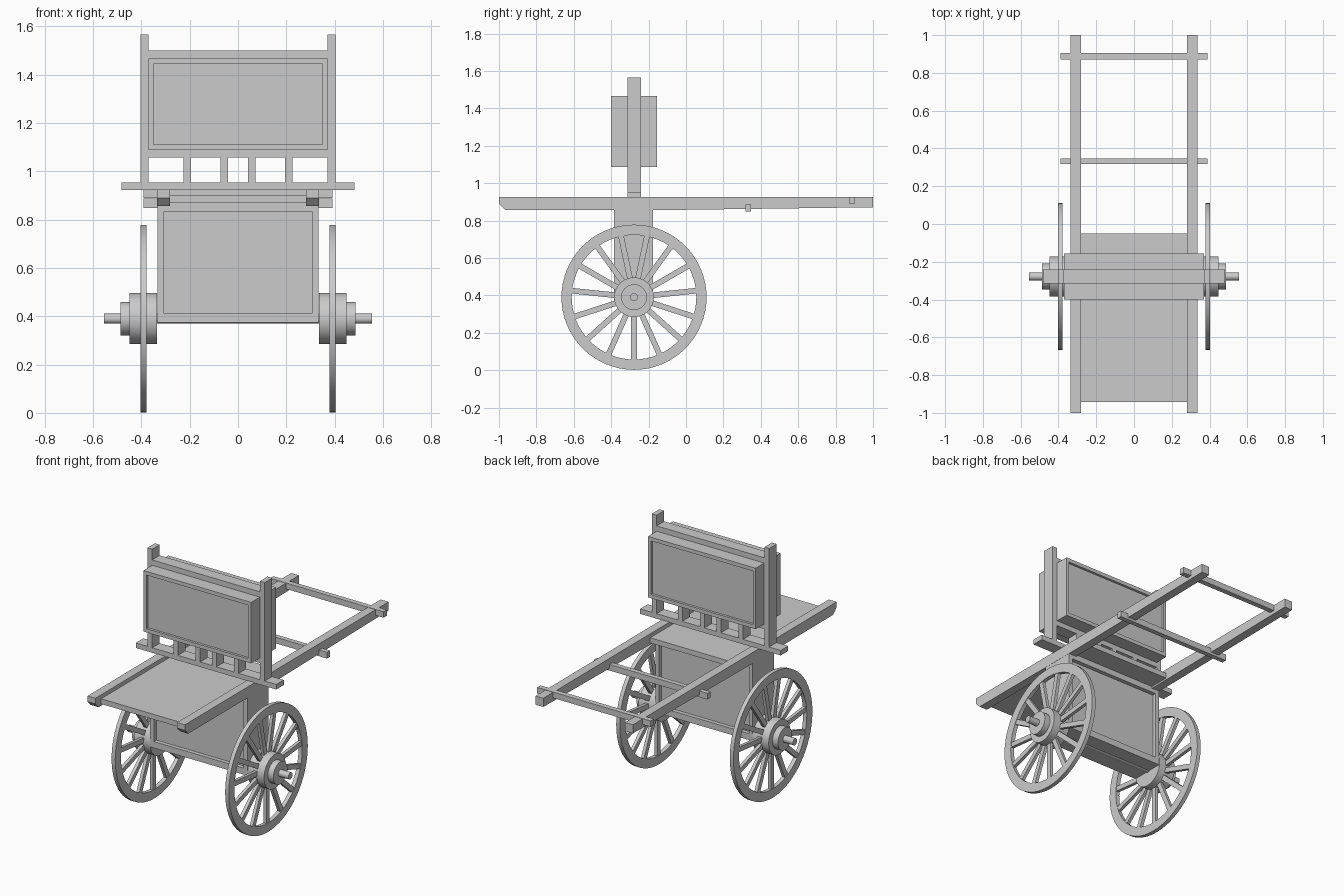
import bpy, bmesh, math
from mathutils import Matrix, Vector

if "Cube" in bpy.data.objects:
    bpy.data.objects.remove(bpy.data.objects["Cube"])

CY, CZ = -0.278, 0.39  # axle position


def finish(name, bm, smooth=False):
    bmesh.ops.recalc_face_normals(bm, faces=bm.faces)
    mesh = bpy.data.meshes.new(name)
    bm.to_mesh(mesh)
    bm.free()
    ob = bpy.data.objects.new(name, mesh)
    bpy.context.collection.objects.link(ob)
    if smooth:
        bpy.ops.object.select_all(action='DESELECT')
        ob.select_set(True)
        bpy.context.view_layer.objects.active = ob
        bpy.ops.object.shade_smooth_by_angle(angle=math.radians(30))
    return ob


def add_box(bm, x, y, z):
    """Box from (min, max) pairs."""
    size = Vector((x[1] - x[0], y[1] - y[0], z[1] - z[0]))
    mid = Vector((sum(x), sum(y), sum(z))) / 2
    return bmesh.ops.create_cube(bm, size=1, matrix=Matrix.Translation(mid) @ Matrix.Diagonal(size).to_4x4())


def box(name, x, y, z):
    bm = bmesh.new()
    add_box(bm, x, y, z)
    return finish(name, bm)


def framed_box(name, x, y, z, side, bottom, top, depth):
    """Box with a recessed panel on its front and back."""
    bm = bmesh.new()
    add_box(bm, (x[0], x[0] + side), y, z)
    add_box(bm, (x[1] - side, x[1]), y, z)
    inner = (x[0] + side, x[1] - side)
    add_box(bm, inner, y, (z[0], z[0] + bottom))
    add_box(bm, inner, y, (z[1] - top, z[1]))
    add_box(bm, inner, (y[0] + depth, y[1] - depth), (z[0] + bottom, z[1] - top))
    return finish(name, bm)


def lathe(name, profile, closed=False):
    """Spin (radius, x) points about the axle line."""
    bm = bmesh.new()
    vs = [bm.verts.new((x, CY, CZ + r)) for r, x in profile]
    edges = [bm.edges.new(p) for p in zip(vs, vs[1:])]
    if closed:
        edges.append(bm.edges.new((vs[-1], vs[0])))
    bmesh.ops.spin(bm, geom=vs + edges, cent=(0, CY, CZ), axis=(1, 0, 0), angle=math.tau, steps=64)
    bmesh.ops.remove_doubles(bm, verts=bm.verts, dist=1e-5)
    return finish(name, bm, True)


# wheels, hubs and shafts, one set per side
for s, side in ((-1, "left"), (1, "right")):
    lathe(side + "_wheel_rim", [(0.333, s * 0.378), (0.388, s * 0.378),
                                (0.388, s * 0.403), (0.333, s * 0.403)], True)
    lathe(side + "_hub", [(0, s * 0.335), (0.106, s * 0.335), (0.106, s * 0.448), (0.069, s * 0.448),
                          (0.069, s * 0.486), (0, s * 0.486)])
    # fifteen spokes, one pointing straight down
    bm = bmesh.new()
    for i in range(15):
        c = add_box(bm, (s * 0.39 - 0.01, s * 0.39 + 0.01), (-0.015, 0.015), (-0.337, -0.09))
        bmesh.ops.rotate(bm, verts=c["verts"], cent=(0, 0, 0),
                         matrix=Matrix.Rotation(i * math.tau / 15, 3, 'X'))
    bmesh.ops.translate(bm, verts=bm.verts, vec=(0, CY, CZ))
    finish(side + "_spokes", bm)
    # long beam with chamfered front and tapered handle
    bm = bmesh.new()
    prof = [(-1, 0.925), (-1, 0.89), (-0.967, 0.857), (-0.05, 0.857), (1, 0.871), (1, 0.925)]
    f = bm.faces.new([bm.verts.new((s * 0.281, y, z)) for y, z in prof])
    ext = bmesh.ops.extrude_face_region(bm, geom=[f])
    bmesh.ops.translate(bm, vec=(s * 0.054, 0, 0),
                        verts=[v for v in ext["geom"] if isinstance(v, bmesh.types.BMVert)])
    finish(side + "_shaft", bm)
    # sign post
    box(side + "_sign_post", (s * 0.387 - 0.0165, s * 0.387 + 0.0165), (-0.314, -0.24), (0.95, 1.565))
    # spindles under the sign
    for n, x in (("inner", 0.056), ("outer", 0.209)):
        box(f"{side}_{n}_spindle", (s * x - 0.0155, s * x + 0.0155), (-0.314, -0.24), (0.95, 1.06))

lathe("axle", [(0, -0.555), (0.021, -0.555), (0.021, 0.555), (0, 0.555)])

# table board, handle bars and cross beam
box("table_board", (-0.283, 0.283), (-0.943, -0.05), (0.868, 0.9))
box("front_handle_bar", (-0.39, 0.39), (0.318, 0.348), (0.848, 0.886))
box("rear_handle_bar", (-0.39, 0.39), (0.872, 0.904), (0.89, 0.927))
box("cross_beam", (-0.483, 0.483), (-0.314, -0.24), (0.922, 0.953))

# cabinet between the wheels
framed_box("cabinet", (-0.334, 0.334), (-0.386, -0.176), (0.374, 0.868), 0.025, 0.04, 0.036, 0.025)

# sign core and its two framed faces
box("sign_core", (-0.371, 0.371), (-0.314, -0.24), (1.056, 1.499))
framed_box("front_sign_panel", (-0.37, 0.37), (-0.4, -0.314), (1.087, 1.466), 0.02, 0.023, 0.023, 0.015)
framed_box("back_sign_panel", (-0.37, 0.37), (-0.24, -0.156), (1.087, 1.466), 0.02, 0.023, 0.023, 0.015)
